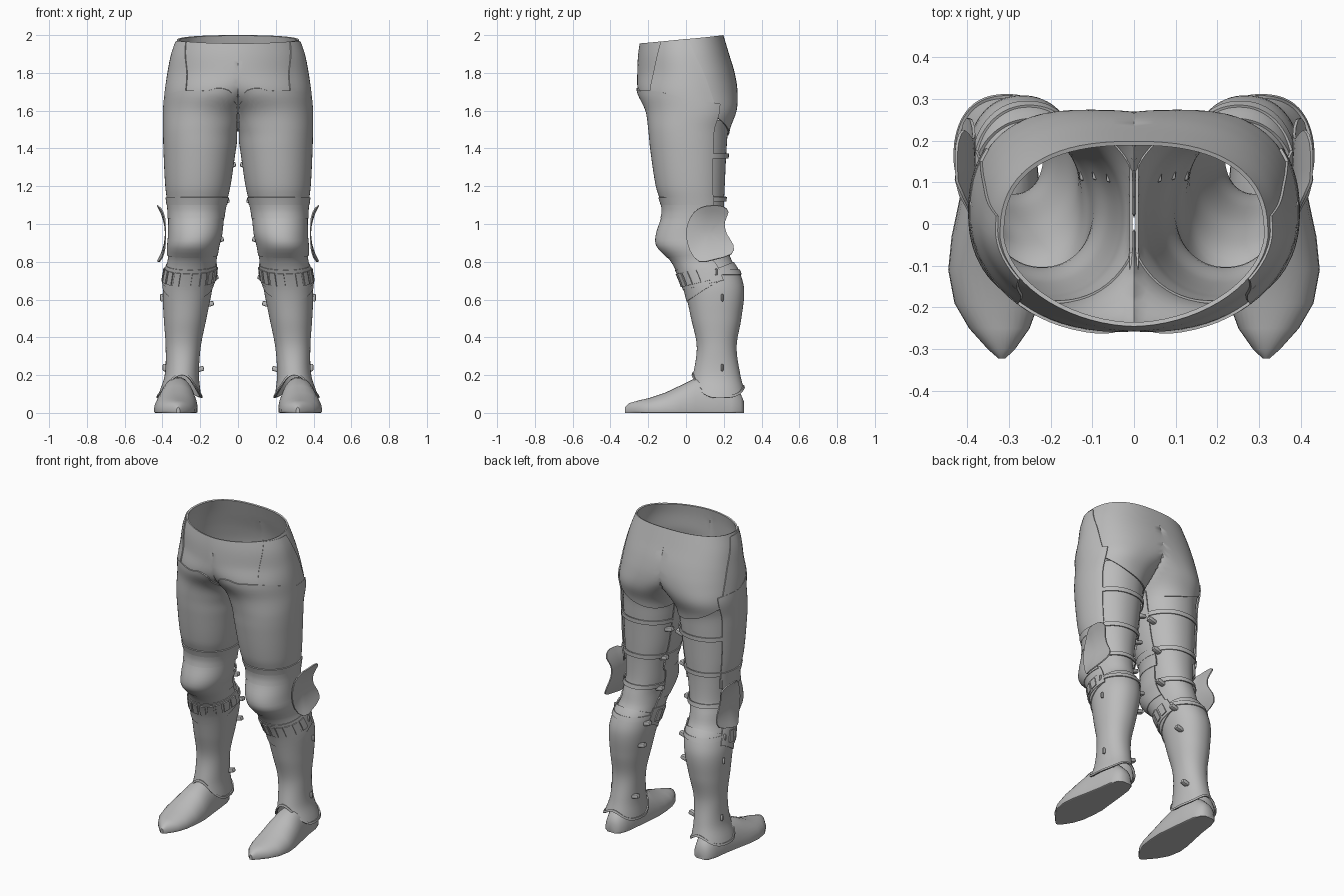
import bpy, bmesh
from math import sin, cos, radians, exp
from mathutils import Matrix, Vector

old = bpy.data.objects.get("Cube")
if old:
    bpy.data.objects.remove(old, do_unlink=True)

steel = bpy.data.materials.new("grey_steel")
steel.use_nodes = True
GREY = (0.5, 0.5, 0.5, 1)
steel.diffuse_color = GREY
steel.node_tree.nodes["Principled BSDF"].inputs["Base Color"].default_value = GREY
parts = []

# Left leg outline by height: z, inner x, outer x, front y, back y
LEG = [
    (.05, .20, .425, .01, .31), (.1, .205, .412, .02, .305),
    (.2, .215, .38, .045, .28), (.35, .205, .375, .065, .26),
    (.5, .175, .385, .035, .285), (.65, .145, .39, 0, .3),
    (.75, .13, .375, -.04, .275), (.81, .125, .36, -.075, .24),
    (.88, .115, .36, -.14, .22), (.94, .1, .355, -.145, .205),
    (1.07, .085, .355, -.11, .2), (1.2, .055, .37, -.145, .205),
    (1.4, .025, .38, -.175, .215), (1.5, .005, .382, -.185, .225),
    (1.6, -.06, .382, -.2, .26), (1.7, -.22, .375, -.245, .265),
    (1.8, -.34, .36, -.25, .25), (1.9, -.34, .34, -.245, .22),
    (2, -.305, .305, -.23, .19)]


def profile(z):
    """Smooth interpolation of the outline table."""
    z = min(max(z, LEG[0][0]), LEG[-1][0])
    i = 0
    while i < len(LEG) - 2 and z > LEG[i + 1][0]:
        i += 1
    p, q = LEG[i], LEG[i + 1]
    before, after = LEG[max(i - 1, 0)], LEG[min(i + 2, len(LEG) - 1)]
    h = q[0] - p[0]
    t = (z - p[0]) / h
    out = []
    for k in range(1, 5):
        m0 = (q[k] - before[k]) / (q[0] - before[0]) * h
        m1 = (after[k] - p[k]) / (after[0] - p[0]) * h
        out.append((2*t**3 - 3*t*t + 1) * p[k] + (t**3 - 2*t*t + t) * m0
                   + (3*t*t - 2*t**3) * q[k] + (t**3 - t*t) * m1)
    return out


def power(v, n):
    return (1 if v >= 0 else -1) * abs(v) ** (2 / n)


def section(z, a, off, floor=.004):
    """Point on the leg: angle 0 is outward, 90 back, -90 front."""
    xi, xo, yf, yb = profile(z)
    k = min(max((z - 1.5) / .3, 0), 1)
    c, s = cos(a), sin(a)
    n = 2.1 - .25 * k if s < 0 else 2.15 + .3 * k
    x = (xi + xo) / 2 + ((xo - xi) / 2 + off) * power(c, n)
    y = (yf + yb) / 2 + ((yb - yf) / 2 + off) * power(s, n)
    return Vector((max(x, floor), y, z))


def finish(name, bm, thick=0, bevel=0):
    mesh = bpy.data.meshes.new(name)
    bm.to_mesh(mesh)
    bm.free()
    mesh.materials.append(steel)
    ob = bpy.data.objects.new(name, mesh)
    bpy.context.collection.objects.link(ob)
    mirror = ob.modifiers.new("mirror", "MIRROR")
    mirror.merge_threshold = .0005
    if thick:
        ob.modifiers.new("thickness", "SOLIDIFY").thickness = thick
    if bevel:
        mod = ob.modifiers.new("bevel", "BEVEL")
        mod.width, mod.segments = bevel, 2
    parts.append(ob)
    return ob


def grid(bm, rows, closed=False):
    """Skin rows of points with quads."""
    rows = [[bm.verts.new(p) for p in r] for r in rows]
    n = len(rows[0])
    for r, s in zip(rows, rows[1:]):
        for i in range(n if closed else n - 1):
            j = (i + 1) % n
            bm.faces.new((r[i], r[j], s[j], s[i]))
    return rows


def patch(name, a0, a1, lo, hi, off, taper=0, thick=.007, half=False):
    """Curved plate over the leg; lo and hi are heights or rules of (cos, sin)."""
    edge = lambda e, a: e(cos(a), sin(a)) if callable(e) else e
    mid, span = radians(a0 + a1) / 2, radians(a1 - a0)
    na = max(3, round((a1 - a0) / 5))
    nz = max(2, round((edge(hi, mid) - edge(lo, mid)) / .022))
    rows = []
    for j in range(nz + 1):
        v = j / nz
        row = []
        for i in range(na + 1):
            a = mid + span * (i / na - .5) * (1 + taper * (1 - v))
            z = edge(lo, a) * (1 - v) + edge(hi, a) * v
            row.append(section(z, a, off, 0 if half else .004))
        rows.append(row)
    bm = bmesh.new()
    grid(bm, rows)
    if half:    # drop the faces lying on the mirror plane
        flat = [f for f in bm.faces if all(v.co.x < .0001 for v in f.verts)]
        bmesh.ops.delete(bm, geom=flat, context="FACES")
    bmesh.ops.remove_doubles(bm, verts=bm.verts, dist=.00002)
    return finish(name, bm, thick)


# Hips and leg lining
patch("hips", 0, 360, lambda c, s: 1.56 + .06 * c - .08 * max(s, 0),
      lambda c, s: 1.978 + .022 * s, .008, half=True, thick=.01)
patch("hip_side_panel", -32, 6, 1.64, 1.965, .014, taper=1.1)
patch("leg_lining", 0, 360, .3, 1.55, 0)

# Thigh armour
patch("thigh_plate", -200, 35, 1.04,
      lambda c, s: 1.575 + .075 * c - .11 * min(s, 0) + .028 * exp(-((s + 1) / .03) ** 2),
      .015)
patch("thigh_lame_upper", -200, 35, 1.1, 1.14, .021)
patch("thigh_lame_lower", -200, 30, 1.03, 1.105, .019)

# Knee armour
patch("knee_cap", -195, 15, lambda c, s: .82 + .015 * (1 + s), 1.045, .016)
patch("knee_lame", -195, 20, lambda c, s: .75 + .03 * (1 + s), .85, .012)

# Shin armour, with a row of raised tabs
patch("shin_band", -200, 20, lambda c, s: .65 + .04 * (1 + s),
      lambda c, s: .755 + .03 * (1 + s), .016)
for k in range(10):
    a = -185 + 19 * k
    patch(f"shin_tab_{k + 1}", a, a + 14, lambda c, s: .665 + .04 * (1 + s),
          lambda c, s: .735 + .035 * (1 + s), .022)
patch("shin_point_plate", -195, 15, lambda c, s: .59 + .09 * (1 + s),
      lambda c, s: .68 + .05 * (1 + s), .013)
patch("greave", 0, 360,
      lambda c, s: .085 + .12 * max(-s, 0) ** 2 + .055 * max(s, 0) ** 4,
      lambda c, s: .75 + .05 * s, .008)
patch("ankle_rim", 0, 360,
      lambda c, s: .08 + .12 * max(-s, 0) ** 2 + .055 * max(s, 0) ** 4,
      lambda c, s: .094 + .12 * max(-s, 0) ** 2 + .055 * max(s, 0) ** 4, .015)

# Leather straps round the back
for k, z in enumerate((1.36, 1.13, .93, .745)):
    patch(f"back_strap_{k + 1}", 15, 185, z - .012, z + .014, .014)

# Flared wing on the outside of each knee
OUTLINE = [(.0, .95), (.02, 1.03), (.07, 1.085), (.135, 1.1), (.195, 1.095),
           (.225, 1.065), (.205, 1.01), (.215, .95), (.25, .89), (.242, .84),
           (.15, .81), (.07, .8), (.02, .86)]


def wing_point(t, p):
    y, z = .12 + (p[0] - .12) * t, .95 + (p[1] - .95) * t
    flare = min(max((y + .03) / .13, 0), 1)
    return Vector((.38 + .04 * flare * ((z - .95) / .145) ** 2, y, z))


smooth = []
count = len(OUTLINE)
for i in range(count):
    a, b, c, d = (Vector(OUTLINE[(i + k) % count]) for k in (-1, 0, 1, 2))
    smooth += [b, (b + c) * .5625 - (a + d) * .0625]
bm = bmesh.new()
grid(bm, [[wing_point(t, p) for p in smooth] for t in (1, .8, .6, .4, .2, .01)], True)
bmesh.ops.remove_doubles(bm, verts=bm.verts, dist=.004)
bmesh.ops.recalc_face_normals(bm, faces=bm.faces)
finish("knee_wing", bm, .007)

# Pointed foot: y, inner x, outer x, top z
FOOT = [(.307, .285, .345, .06), (.29, .262, .37, .1), (.24, .243, .388, .15),
        (.15, .232, .4, .19), (.05, .222, .42, .185), (-.03, .213, .437, .145),
        (-.11, .217, .445, .107), (-.19, .228, .43, .08), (-.25, .25, .395, .066),
        (-.3, .285, .35, .052), (-.322, .308, .325, .03)]
rows = []
for y, xi, xo, top in FOOT:
    row = []
    for i in range(32):
        a = radians(i * 360 / 32)
        x = (xi + xo) / 2 + (xo - xi) / 2 * power(cos(a), 2.2)
        row.append((x, y, .012 + (top - .012) * power(sin(a), 2.2) if sin(a) > -.001
                    else .012 * (1 + max(sin(a) * 4, -1))))
    rows.append(row)
bm = bmesh.new()
rings = grid(bm, rows, True)
for ring in (rings[0], rings[-1]):
    bm.faces.new(ring)
bmesh.ops.recalc_face_normals(bm, faces=bm.faces)
finish("foot", bm)

# Buckles on the inside and small clasps on the outside
bm = bmesh.new()


def block(z, angle, size, tilt):
    place = (Matrix.Translation(section(z, radians(angle), .016))
             @ Matrix.Rotation(radians(tilt), 4, "Y") @ Matrix.Diagonal((*size, 1)))
    bmesh.ops.create_cube(bm, size=1, matrix=place)


for z in (1.31, 1.12, .915, .715, .575, .23):
    block(z, 155, (.055, .03, .026), 15)
for z in (.745, .61, .24):
    block(z, 12, (.018, .014, .04), 0)
finish("buckles", bm, bevel=.007)

# Bake the modifiers and smooth the shading
bpy.ops.object.select_all(action="DESELECT")
for ob in parts:
    ob.select_set(True)
bpy.context.view_layer.objects.active = parts[0]
bpy.ops.object.convert(target="MESH")
bpy.ops.object.shade_smooth_by_angle(angle=radians(40))
